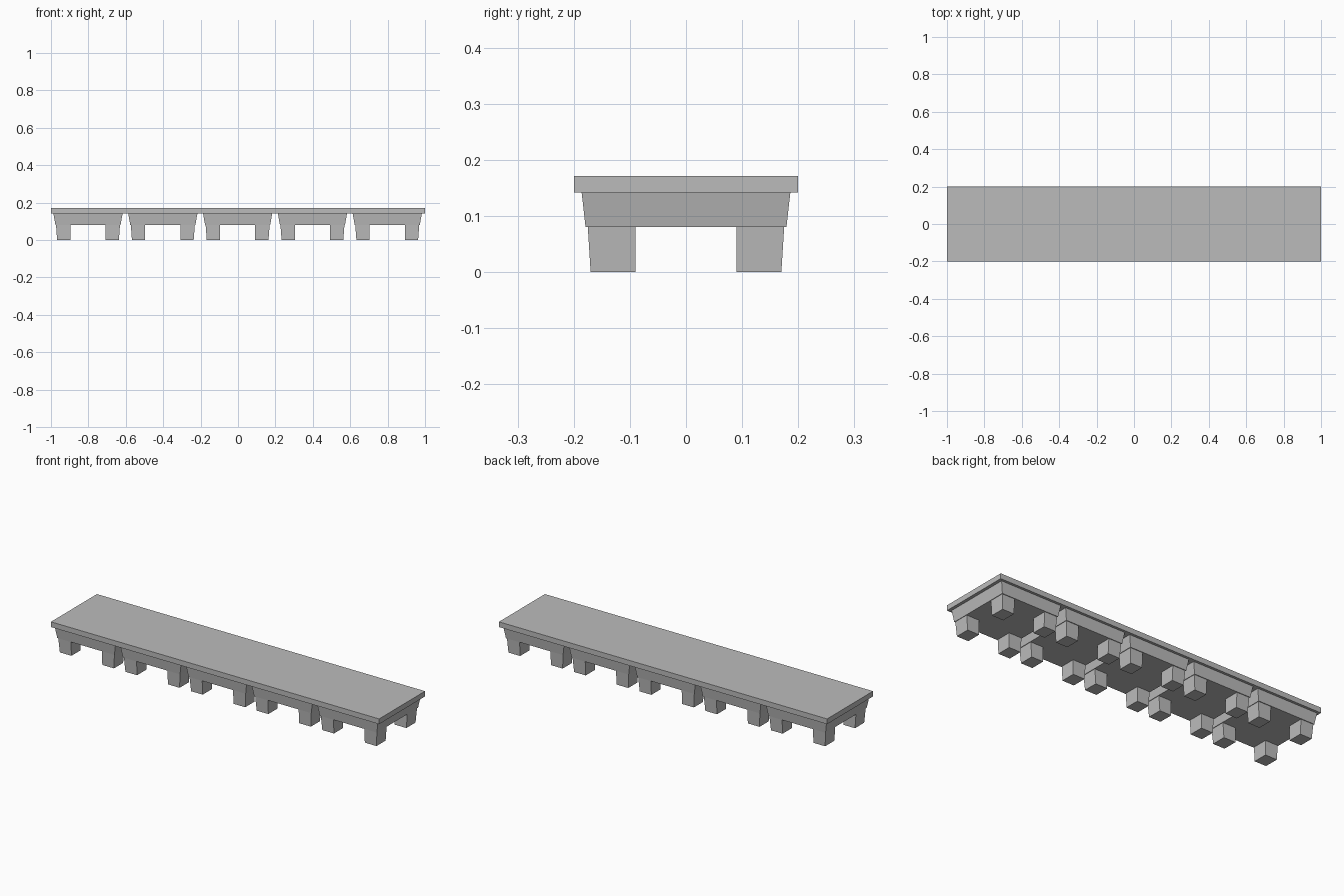
import bpy
import bmesh

# Remove the default cube
default = bpy.data.objects.get("Cube")
if default:
    bpy.data.objects.remove(default, do_unlink=True)

# Single flat grey
grey = bpy.data.materials.new("stone_grey")
grey.use_nodes = True
colour = (0.5, 0.5, 0.5, 1.0)
grey.diffuse_color = colour
grey.node_tree.nodes["Principled BSDF"].inputs["Base Color"].default_value = colour


def tapered_box(name, low, high, z0, z1):
    """Box between two rectangles (x0, x1, y0, y1) at heights z0 and z1."""
    bm = bmesh.new()
    bmesh.ops.create_cube(bm, size=1.0)
    for v in bm.verts:
        x0, x1, y0, y1 = high if v.co.z > 0 else low
        v.co = (x1 if v.co.x > 0 else x0,
                y1 if v.co.y > 0 else y0,
                z1 if v.co.z > 0 else z0)
    mesh = bpy.data.meshes.new(name)
    bm.to_mesh(mesh)
    bm.free()
    mesh.materials.append(grey)
    obj = bpy.data.objects.new(name, mesh)
    bpy.context.collection.objects.link(obj)
    return obj


def leg_rect(cx, sx, sy, out_x, out_y):
    """Footprint of one leg in the corner given by the signs sx, sy."""
    xs = sorted((cx + sx * 0.094, cx + sx * out_x))
    ys = sorted((sy * 0.09, sy * out_y))
    return (*xs, *ys)


SLAB_BOTTOM, SLAB_TOP, BLOCK_BOTTOM = 0.142, 0.171, 0.08

# Long flat top
slab = (-1.0, 1.0, -0.2, 0.2)
tapered_box("top_slab", slab, slab, SLAB_BOTTOM, SLAB_TOP)

# Five tapered support blocks, each on four legs
for i in range(5):
    cx = (i - 2) * 0.4 - 0.002
    tapered_box(f"support_block_{i + 1}",
                (cx - 0.174, cx + 0.174, -0.179, 0.179),
                (cx - 0.185, cx + 0.185, -0.186, 0.186),
                BLOCK_BOTTOM, SLAB_BOTTOM)
    for sx, x_name in ((-1, "right"), (1, "left")):
        for sy, y_name in ((-1, "front"), (1, "back")):
            tapered_box(f"{y_name}_{x_name}_leg_{i + 1}",
                        leg_rect(cx, sx, sy, 0.165, 0.17),
                        leg_rect(cx, sx, sy, 0.171, 0.175),
                        0.0, BLOCK_BOTTOM)
